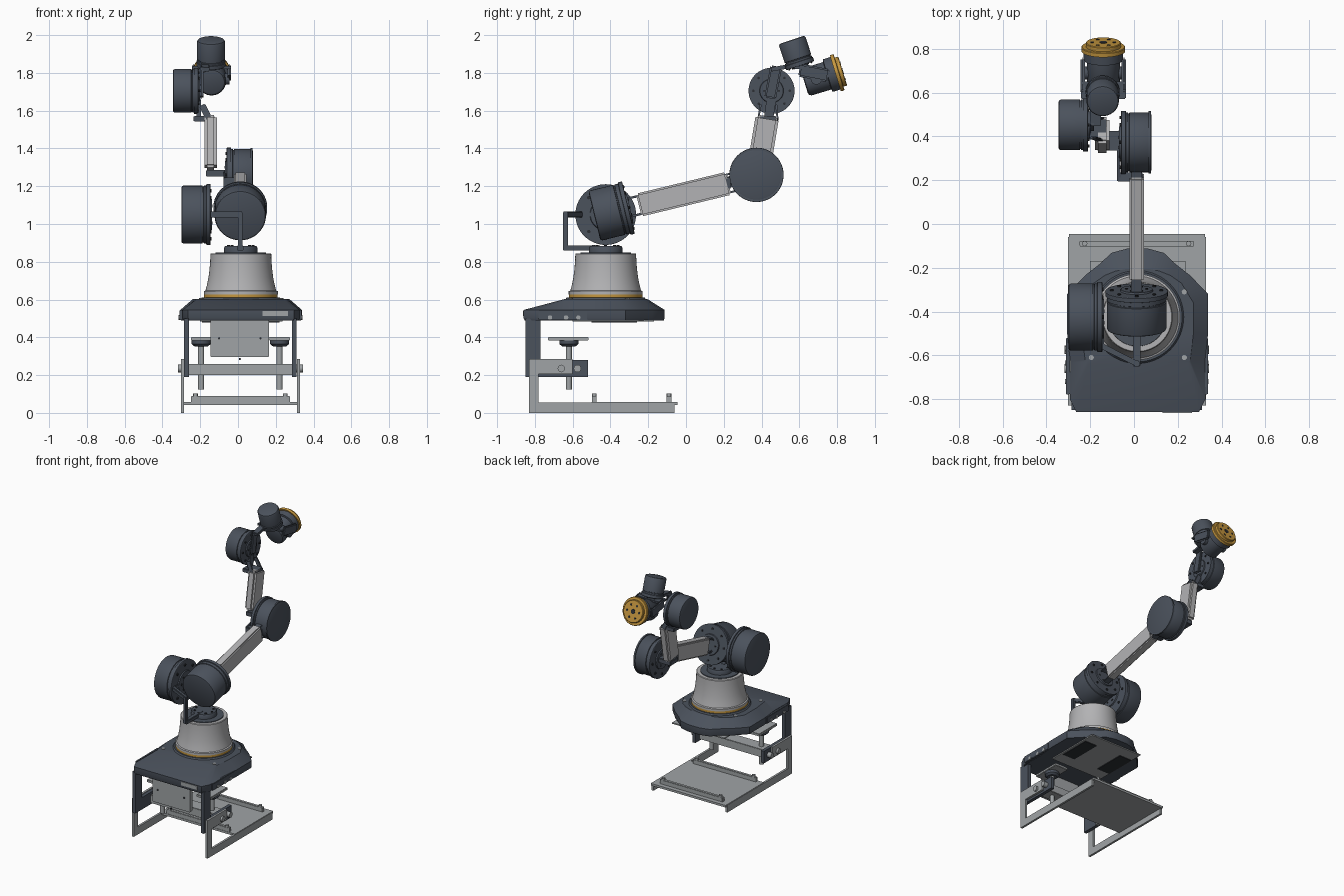
import bpy, bmesh, math
from mathutils import Vector, Matrix

old = bpy.data.objects.get("Cube")
if old:
    bpy.data.objects.remove(old, do_unlink=True)


def material(name, rgb):
    m = bpy.data.materials.new(name)
    m.use_nodes = True
    m.diffuse_color = (*rgb, 1)
    m.node_tree.nodes["Principled BSDF"].inputs["Base Color"].default_value = (*rgb, 1)
    return m


SLATE = material("slate_blue", (0.07, 0.084, 0.108))
LIGHT = material("light_grey", (0.45, 0.45, 0.46))
STEEL = material("steel_grey", (0.35, 0.37, 0.38))
BLACK = material("charcoal", (0.025, 0.028, 0.033))
GOLD = material("gold", (0.56, 0.31, 0.05))


def finish(name, bm, mat):
    bmesh.ops.recalc_face_normals(bm, faces=bm.faces)
    for f in bm.faces:
        f.smooth = True
    for e in bm.edges:
        e.smooth = e.calc_face_angle(0) < math.radians(32)
    me = bpy.data.meshes.new(name)
    bm.to_mesh(me)
    bm.free()
    me.materials.append(mat)
    ob = bpy.data.objects.new(name, me)
    bpy.context.collection.objects.link(ob)
    return ob


def box(name, lo, hi, mat, bevel=0.0):
    """Axis-aligned box between two corners."""
    lo, hi = Vector(lo), Vector(hi)
    bm = bmesh.new()
    bmesh.ops.create_cube(bm, size=1, matrix=Matrix.Translation((lo + hi) / 2) @ Matrix.Diagonal((*(hi - lo), 1)))
    if bevel:
        bmesh.ops.bevel(bm, geom=bm.edges[:], offset=bevel, segments=2, affect='EDGES')
    return finish(name, bm, mat)


def beam(name, a, b, wide, tall, mat, bevel=0.004):
    """Box running from a to b, wide along x and tall across."""
    a, b = Vector(a), Vector(b)
    d = (b - a).normalized()
    ref = Vector((1, 0, 0)) if abs(d.x) < 0.9 else Vector((0, 1, 0))
    s = (ref - d * ref.dot(d)).normalized()
    rot = Matrix((s, d, s.cross(d))).transposed().to_4x4()
    bm = bmesh.new()
    bmesh.ops.create_cube(bm, size=1, matrix=Matrix.Diagonal((wide, (b - a).length, tall, 1)))
    bmesh.ops.bevel(bm, geom=bm.edges[:], offset=bevel, segments=2, affect='EDGES')
    bm.transform(Matrix.Translation((a + b) / 2) @ rot)
    return finish(name, bm, mat)


def lathe(name, base, axis, profile, mat, seg=48):
    """Solid of revolution; profile holds (radius, height along axis)."""
    bm = bmesh.new()
    rings = [[bm.verts.new((r * math.cos(i * math.tau / seg), r * math.sin(i * math.tau / seg), h))
              for i in range(seg)] for r, h in profile]
    for p, q in zip(rings, rings[1:]):
        for i in range(seg):
            j = (i + 1) % seg
            bm.faces.new((p[i], p[j], q[j], q[i]))
    bm.faces.new(rings[0])
    bm.faces.new(rings[-1])
    bm.transform(Matrix.Translation(base) @ Vector(axis).to_track_quat('Z', 'Y').to_matrix().to_4x4())
    return finish(name, bm, mat)


def rod(name, a, b, r, mat, seg=24):
    d = Vector(b) - Vector(a)
    return lathe(name, a, d, [(r, 0), (r, d.length)], mat, seg)


def prism(name, pts, x0, x1, mat):
    """Side profile of (y, z) points extruded along x."""
    bm = bmesh.new()
    f = bm.faces.new([bm.verts.new((x0, y, z)) for y, z in pts])
    ext = bmesh.ops.extrude_face_region(bm, geom=[f])
    bmesh.ops.translate(bm, vec=(x1 - x0, 0, 0), verts=[v for v in ext["geom"] if isinstance(v, bmesh.types.BMVert)])
    return finish(name, bm, mat)


def bolt_ring(name, centre, axis, radius, count, size, mat):
    rot = Vector(axis).to_track_quat('Z', 'Y').to_matrix().to_4x4()
    bm = bmesh.new()
    for i in range(count):
        t = i * math.tau / count
        spot = Matrix.Translation(centre) @ rot @ Matrix.Translation((radius * math.cos(t), radius * math.sin(t), 0))
        bmesh.ops.create_cone(bm, cap_ends=True, segments=10, radius1=size, radius2=size, depth=0.012, matrix=spot)
    finish(name, bm, mat)


def motor(name, cap, face, r):
    """Joint drive: rounded cap, seam groove, wider flange, hub and bolts."""
    cap, face = Vector(cap), Vector(face)
    d = face - cap
    n = d.length
    R = r * 1.05
    lathe(name, cap, d, [(r - 0.012, 0), (r - 0.004, 0.003), (r, 0.011), (r, n * 0.72), (r - 0.005, n * 0.73),
                         (r - 0.005, n * 0.76), (r, n * 0.77), (r, n - 0.024), (R, n - 0.022), (R, n - 0.002),
                         (R - 0.003, n), (r * 0.55, n), (r * 0.53, n + 0.008)], SLATE, 64)
    bolt_ring(name + "_bolts", face, d, r * 0.83, 8, r * 0.06, BLACK)
    bolt_ring(name + "_hub_bolts", face + d.normalized() * 0.005, d, r * 0.34, 6, r * 0.05, BLACK)


CX, CY = 0.015, -0.425

# Floor stand: two L-shaped side frames, tray and cross rails
frame = [(-0.83, 0), (-0.06, 0), (-0.06, 0.055), (-0.78, 0.055), (-0.78, 0.205), (-0.6, 0.205), (-0.6, 0.285), (-0.83, 0.285)]
clamp_plate = [(-0.85, 0.19), (-0.52, 0.19), (-0.52, 0.28), (-0.77, 0.28), (-0.77, 0.5), (-0.85, 0.5)]
for side, s, mid in (("right", -1, -0.302), ("left", 1, 0.328)):
    prism(side + "_floor_frame", frame, mid, mid - s * 0.016, STEEL)
    prism(side + "_clamp_plate", clamp_plate, mid - s * 0.017, mid - s * 0.042, SLATE)
    box(side + "_deck_plate", (mid - 0.009, -0.78, 0.492), (mid + 0.009, -0.52, 0.545), SLATE, 0.003)
    for k, y in enumerate((-0.66, -0.575)):
        rod(f"{side}_frame_bolt_{k}", (mid - s * 0.02, y, 0.235), (mid + s * 0.015, y, 0.235), 0.02, STEEL, 12)
    for k, y in enumerate((-0.72, -0.635, -0.57)):
        rod(f"{side}_deck_bolt_{k}", (mid, y, 0.505), (mid + s * 0.013, y, 0.505), 0.012, STEEL, 12)
box("tray", (-0.298, -0.5, 0.042), (0.325, -0.045, 0.058), STEEL)
for k, y in enumerate((-0.09, -0.485)):
    box(f"tray_rail_{k}", (-0.25, y - 0.012, 0.055), (0.275, y + 0.012, 0.09), STEEL, 0.003)
    for x in (-0.225, 0.25):
        rod("tray_stud", (x, y, 0.08), (x, y, 0.103), 0.012, STEEL, 12)
box("cross_rail", (-0.262, -0.67, 0.2), (0.288, -0.57, 0.26), STEEL, 0.003)
box("control_box", (-0.145, -0.81, 0.295), (0.165, -0.775, 0.5), STEEL, 0.003)
bolt_ring("control_box_screws", (0.01, -0.81, 0.395), (0, -1, 0), 0.11, 4, 0.006, BLACK)

# Table clamps
for side, x in (("right", -0.195), ("left", 0.22)):
    rod(side + "_clamp_screw", (x, -0.62, 0.125), (x, -0.62, 0.385), 0.016, STEEL)
    lathe(side + "_clamp_knob", (x, -0.62, 0.352), (0, 0, 1), [(0.035, 0), (0.05, 0.012), (0.05, 0.033)], SLATE)
    box(side + "_clamp_pad", (x - 0.055, -0.73, 0.383), (x + 0.055, -0.515, 0.402), STEEL, 0.003)

# Deck: lower skirt, then sloping shoulder up to a flat top
lower = [(0.28, -0.86), (0.31, -0.8), (0.307, -0.63), (0.322, -0.5), (0.322, -0.32), (0.24, -0.235), (0.17, -0.18), (0.12, -0.132), (0.05, -0.113)]
upper = [(0.225, -0.64), (0.235, -0.63), (0.24, -0.62), (0.255, -0.5), (0.255, -0.36), (0.2, -0.27), (0.15, -0.235), (0.1, -0.215), (0.05, -0.205)]
bm = bmesh.new()
loops = []
for half, z, k in ((lower, 0.49, 0.985), (lower, 0.502, 1), (lower, 0.545, 1), (upper, 0.603, 1)):
    ring = [(x, y) for x, y in half] + [(-x, y) for x, y in reversed(half)]
    loops.append([bm.verts.new((0.0165 + x * k, CY + (y - CY) * k, z)) for x, y in ring])
for p, q in zip(loops, loops[1:]):
    for i in range(len(p)):
        j = (i + 1) % len(p)
        bm.faces.new((p[i], p[j], q[j], q[i]))
bm.faces.new(loops[0])
bm.faces.new(loops[-1])
finish("deck", bm, SLATE)
box("deck_underside", (-0.2, -0.6, 0.483), (0.235, -0.17, 0.492), STEEL)
for x in (-0.14, 0.17):
    box("underside_pad", (x - 0.05, -0.5, 0.478), (x + 0.05, -0.26, 0.484), BLACK)
beam("deck_badge", (0.01, -0.175, 0.567), (0.01, -0.155, 0.555), 0.085, 0.02, GOLD)
box("name_plate", (0.13, -0.864, 0.512), (0.265, -0.858, 0.54), STEEL)
for x in (-0.195, 0.23):
    for y in (-0.61, -0.31):
        rod("deck_screw", (x, y, 0.59), (x, y, 0.607), 0.012, STEEL, 12)

# Turret
lathe("turret_seat", (CX, CY, 0.6), (0, 0, 1), [(0.215, 0), (0.205, 0.012)], SLATE, 64)
lathe("turret_ring", (CX, CY, 0.61), (0, 0, 1), [(0.195, 0), (0.195, 0.02)], GOLD, 64)
lathe("turret", (CX, CY, 0.628), (0, 0, 1), [(0.196, 0), (0.196, 0.016), (0.187, 0.02), (0.179, 0.05), (0.171, 0.09),
                                             (0.165, 0.14), (0.162, 0.18), (0.161, 0.213), (0.157, 0.217)], LIGHT, 64)
lathe("turret_cap", (CX, CY, 0.84), (0, 0, 1), [(0.135, 0), (0.133, 0.01)], SLATE, 64)
lathe("turret_hub", (CX, CY, 0.845), (0, 0, 1), [(0.088, 0), (0.088, 0.03), (0.083, 0.038)], SLATE)
bolt_ring("turret_hub_bolts", (CX, CY, 0.882), (0, 0, 1), 0.065, 8, 0.008, BLACK)

# Shoulder bracket and drives
beam("shoulder_bracket_foot", (0.012, -0.65, 0.872), (0.012, -0.45, 0.872), 0.035, 0.027, SLATE)
beam("shoulder_bracket_post", (0.012, -0.638, 0.86), (0.012, -0.638, 1.065), 0.025, 0.028, SLATE)
beam("shoulder_bracket_arm", (0.02, -0.642, 1.05), (-0.152, -0.555, 1.05), 0.025, 0.03, SLATE)
beam("shoulder_bracket_hook", (-0.148, -0.57, 1.05), (-0.148, -0.44, 1.05), 0.02, 0.03, SLATE)
motor("shoulder_pitch_drive", (-0.3, CY, 1.05), (-0.145, CY, 1.05), 0.153)
motor("shoulder_roll_drive", (0.012, -0.485, 1.043), (0.012, -0.305, 1.087), 0.136)

# Upper arm with forked end brackets
beam("upper_arm", (0.012, -0.25, 1.1), (0.012, 0.225, 1.215), 0.066, 0.124, LIGHT, 0.009)
for k in (-1, 1):
    off = Vector((0, -0.235, 0.972)) * 0.048 * k
    beam("upper_arm_root_fork", Vector((0.012, -0.315, 1.084)) + off, Vector((0.012, -0.24, 1.102)) + off, 0.05, 0.012, SLATE)
    beam("upper_arm_tip_fork", Vector((0.012, 0.21, 1.211)) + off, Vector((0.012, 0.262, 1.224)) + off, 0.05, 0.01, SLATE)
beam("elbow_bracket", (-0.078, 0.215, 1.215), (0.04, 0.215, 1.215), 0.04, 0.06, SLATE)
beam("elbow_bracket_arm", (-0.07, 0.2, 1.215), (-0.07, 0.36, 1.255), 0.016, 0.06, SLATE)
motor("elbow_drive", (0.08, 0.373, 1.26), (-0.06, 0.373, 1.26), 0.137)
lathe("elbow_cap_rim", (0.066, 0.373, 1.26), (1, 0, 0), [(0.143, 0), (0.143, 0.012)], SLATE, 64)

# Forearm and its brackets
beam("forearm_root_bracket", (-0.17, 0.38, 1.268), (-0.06, 0.38, 1.268), 0.09, 0.035, SLATE)
beam("forearm", (-0.145, 0.384, 1.29), (-0.145, 0.431, 1.57), 0.066, 0.124, LIGHT, 0.014)
beam("forearm_tip_bracket", (-0.235, 0.432, 1.557), (-0.125, 0.432, 1.557), 0.09, 0.03, SLATE)
beam("wrist_post", (-0.208, 0.435, 1.545), (-0.208, 0.452, 1.66), 0.022, 0.05, SLATE)
for a, b in ((0.382, 0.395), (0.485, 0.478)):
    beam("forearm_tip_fork", (-0.15, a, 1.55), (-0.19, b, 1.63), 0.035, 0.01, SLATE)

# Wrist drives and link
motor("wrist_pitch_drive", (-0.345, 0.453, 1.705), (-0.21, 0.453, 1.705), 0.116)
beam("wrist_link_foot", (-0.192, 0.445, 1.665), (-0.192, 0.478, 1.835), 0.018, 0.062, SLATE, 0.008)
beam("wrist_link", (-0.175, 0.45, 1.818), (-0.175, 0.6, 1.845), 0.05, 0.022, SLATE)
motor("wrist_roll_drive", (-0.143, 0.56, 1.975), (-0.143, 0.605, 1.838), 0.074)
beam("tool_yoke", (-0.243, 0.612, 1.828), (-0.037, 0.612, 1.828), 0.08, 0.016, SLATE)
for x in (-0.234, -0.046):
    beam("tool_yoke_arm", (x, 0.6, 1.815), (x, 0.755, 1.785), 0.02, 0.07, SLATE, 0.008)
    rod("tool_yoke_pivot", (x, 0.69, 1.768), (-0.14, 0.69, 1.768), 0.03, SLATE)

# Tool drive and mounting flange
base, axis = Vector((-0.14, 0.628, 1.748)), Vector((0, 0.956, 0.293))
lathe("tool_drive", base, axis, [(0.058, 0), (0.068, 0.004), (0.075, 0.015), (0.076, 0.125), (0.09, 0.128), (0.09, 0.172)], SLATE)
lathe("tool_flange", base, axis, [(0.1, 0.17), (0.1, 0.188), (0.097, 0.191), (0.08, 0.191), (0.08, 0.208), (0.077, 0.211)], GOLD)
bolt_ring("tool_flange_holes", base + axis * 0.207, axis, 0.05, 6, 0.008, BLACK)
rod("tool_flange_bore", base + axis * 0.2, base + axis * 0.213, 0.017, BLACK)
